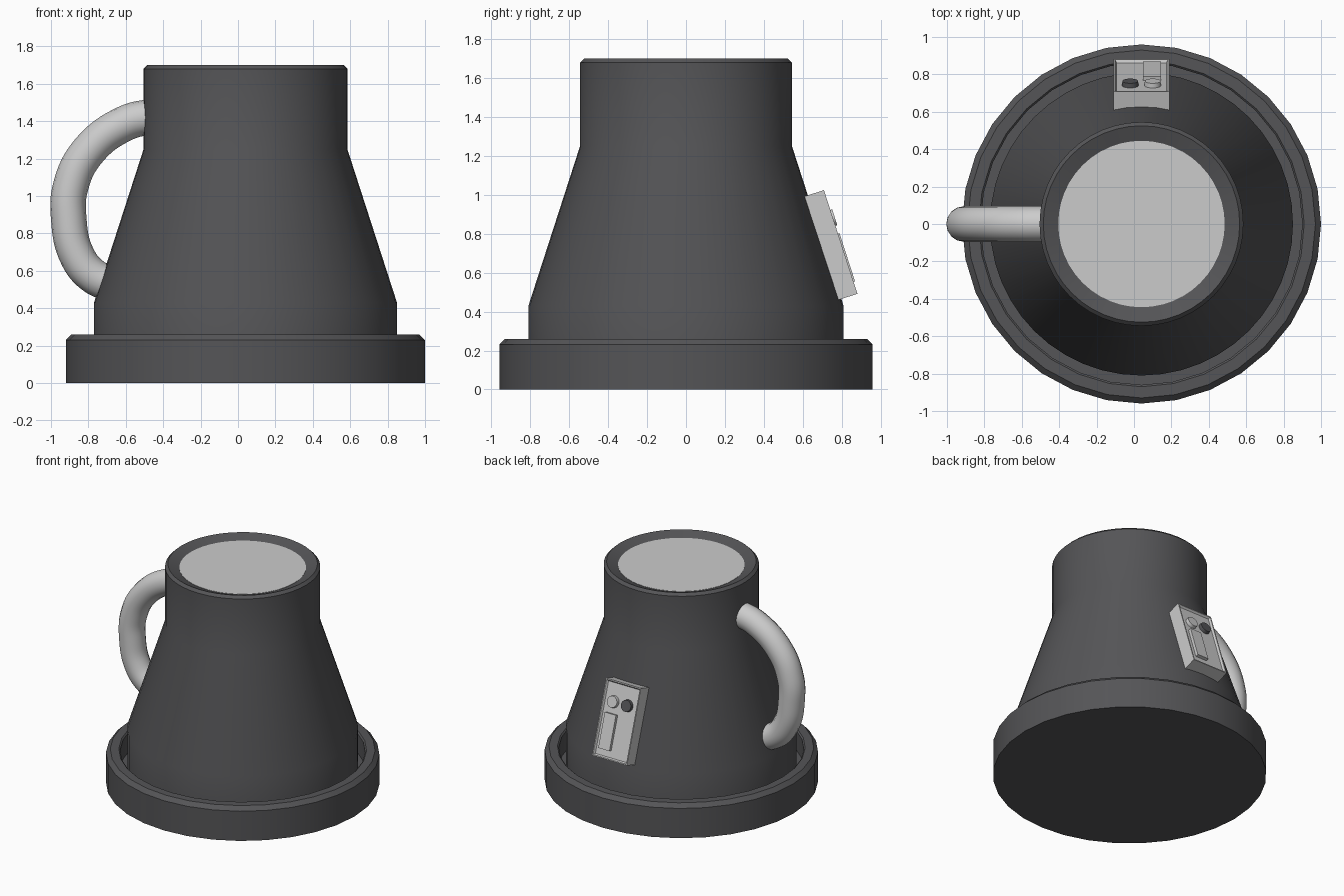
import bpy, bmesh, math
from mathutils import Matrix, Vector

cube = bpy.data.objects.get("Cube")
if cube:
    bpy.data.objects.remove(cube, do_unlink=True)

AXIS_X = 0.04


def material(name, color):
    m = bpy.data.materials.new(name)
    m.use_nodes = True
    m.diffuse_color = color
    bsdf = next(n for n in m.node_tree.nodes if n.type == 'BSDF_PRINCIPLED')
    bsdf.inputs["Base Color"].default_value = color
    return m


DARK = material("dark grey", (0.09, 0.09, 0.095, 1))
LIGHT = material("light grey", (0.6, 0.6, 0.6, 1))


def finish(name, bm, mat, matrix):
    """Turn a bmesh into a placed, shaded object."""
    bmesh.ops.recalc_face_normals(bm, faces=bm.faces)
    mesh = bpy.data.meshes.new(name)
    bm.to_mesh(mesh)
    bm.free()
    mesh.materials.append(mat)
    ob = bpy.data.objects.new(name, mesh)
    bpy.context.collection.objects.link(ob)
    ob.matrix_world = matrix
    bpy.ops.object.select_all(action='DESELECT')
    ob.select_set(True)
    bpy.context.view_layer.objects.active = ob
    bpy.ops.object.shade_smooth_by_angle(angle=math.radians(25))
    return ob


def lathe(name, profile, segments, mat):
    """Revolve (radius, height) points around the main axis."""
    bm = bmesh.new()
    verts = [bm.verts.new((r, 0, z)) for r, z in profile]
    edges = [bm.edges.new(pair) for pair in zip(verts, verts[1:])]
    bmesh.ops.spin(bm, geom=verts + edges, cent=(0, 0, 0), axis=(0, 0, 1),
                   angle=math.tau, steps=segments, use_duplicate=False)
    bmesh.ops.remove_doubles(bm, verts=bm.verts, dist=0.0005)
    return finish(name, bm, mat, Matrix.Translation((AXIS_X, 0, 0)))


# Round base tray with a chamfered rim
lathe("base_tray", [(0, 0), (0.96, 0), (0.96, 0.23), (0.93, 0.26),
                    (0.87, 0.26), (0.86, 0.25), (0.86, 0.1), (0, 0.1)], 32, DARK)

# Tapered jug body and its recessed lid
lathe("body", [(0.81, 0.1), (0.81, 0.43), (0.545, 1.25), (0.545, 1.68),
               (0.525, 1.7), (0.445, 1.67), (0.445, 1.64), (0, 1.64)], 48, DARK)
lathe("lid_disc", [(0, 1.672), (0.445, 1.672), (0.445, 1.65)], 48, LIGHT)

# Curved handle tube
curve = bpy.data.curves.new("handle", 'CURVE')
curve.dimensions = '3D'
curve.bevel_depth = 0.095
curve.bevel_resolution = 6
curve.resolution_u = 8
curve.use_fill_caps = True
path = [(-0.44, 1.43), (-0.60, 1.39), (-0.80, 1.24), (-0.895, 1.05),
        (-0.905, 0.88), (-0.86, 0.68), (-0.77, 0.57), (-0.64, 0.52)]
spline = curve.splines.new('BEZIER')
spline.bezier_points.add(len(path) - 1)
for point, (x, z) in zip(spline.bezier_points, path):
    point.co = (x, 0, z)
    point.handle_left_type = point.handle_right_type = 'AUTO'
curve.materials.append(LIGHT)
handle = bpy.data.objects.new("handle", curve)
bpy.context.collection.objects.link(handle)

# Control panel frame: local y runs up the slope, local z points outward
up = Vector((0, -0.265, 0.82)).normalized()
out = Vector((0, 0.82, 0.265)).normalized()
panel_frame = Matrix((Vector((-1, 0, 0)), up, out)).transposed().to_4x4()
panel_frame.translation = (AXIS_X, 0.70, 0.7275)


def box(name, x, y, z0, z1, w, h, mat, recess=0):
    bm = bmesh.new()
    bmesh.ops.create_cube(bm, size=1, matrix=Matrix.Translation((x, y, (z0 + z1) / 2))
                          @ Matrix.Diagonal((w, h, z1 - z0, 1)))
    if recess:
        bm.normal_update()
        front = max(bm.faces, key=lambda f: f.normal.z)
        bmesh.ops.inset_region(bm, faces=[front], thickness=0.012)
        bmesh.ops.inset_region(bm, faces=[front], thickness=0.012, depth=-recess)
    return finish(name, bm, mat, panel_frame)


def button(name, x, y, mat):
    bm = bmesh.new()
    bmesh.ops.create_cone(bm, cap_ends=True, segments=24, radius1=0.045, radius2=0.042,
                          depth=0.03, matrix=Matrix.Translation((x, y, 0.095)))
    return finish(name, bm, mat, panel_frame)


# Panel housing with a sunken face, two round buttons and a switch
box("panel_housing", 0, 0, -0.03, 0.1, 0.3, 0.56, LIGHT, recess=0.015)
button("dark_button", 0.06, 0.13, DARK)
button("light_button", -0.06, 0.13, LIGHT)
box("panel_switch", -0.056, -0.085, 0.07, 0.108, 0.096, 0.26, LIGHT)
